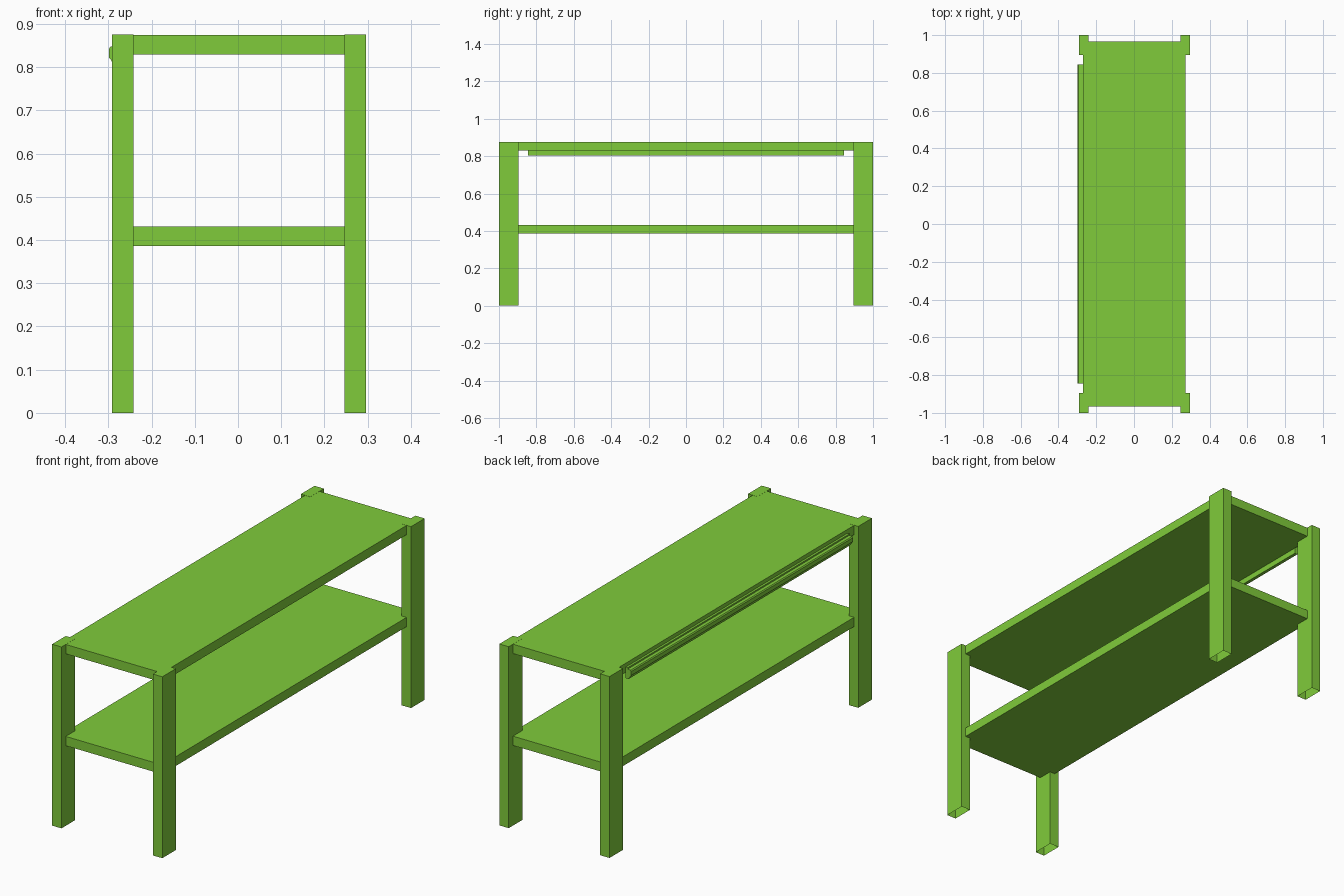
import bpy, bmesh
from mathutils import Vector

cube = bpy.data.objects.get("Cube")
if cube:
    bpy.data.objects.remove(cube, do_unlink=True)

green = bpy.data.materials.new("leaf_green")
green.use_nodes = True
color = (0.215, 0.6, 0.043, 1)
green.diffuse_color = color
green.node_tree.nodes["Principled BSDF"].inputs["Base Color"].default_value = color


def finish(name, bm):
    mesh = bpy.data.meshes.new(name)
    bm.to_mesh(mesh)
    bm.free()
    mesh.materials.append(green)
    obj = bpy.data.objects.new(name, mesh)
    bpy.context.collection.objects.link(obj)


def box(name, low, high, open_bottom=False):
    low, high = Vector(low), Vector(high)
    bm = bmesh.new()
    bmesh.ops.create_cube(bm, size=1)
    for v in bm.verts:
        v.co = (low + high) / 2 + v.co * (high - low)
    if open_bottom:
        bottom = [f for f in bm.faces if f.normal.z < -0.9]
        bmesh.ops.delete(bm, geom=bottom, context='FACES_ONLY')
    finish(name, bm)


# Four hollow legs, open underneath
for end, y in (("front", -0.948), ("back", 0.948)):
    for side, x in (("right", -0.267), ("left", 0.271)):
        box(f"{end}_{side}_leg", (x - 0.025, y - 0.052, 0),
            (x + 0.025, y + 0.052, 0.875), open_bottom=True)

# Two boards
for name, top in (("top_board", 0.8745), ("lower_shelf", 0.431)):
    box(name, (-0.27, -0.967, top - 0.045), (0.272, 0.967, top))

# Rail along the right edge of the top board
profile = [(-0.269, 0.802), (-0.285, 0.802), (-0.295, 0.818), (-0.299, 0.823),
           (-0.299, 0.842), (-0.295, 0.847), (-0.281, 0.849), (-0.281, 0.856),
           (-0.269, 0.856)]
bm = bmesh.new()
face = bm.faces.new([bm.verts.new((x, -0.845, z)) for x, z in profile])
result = bmesh.ops.extrude_face_region(bm, geom=[face])
moved = [g for g in result["geom"] if isinstance(g, bmesh.types.BMVert)]
bmesh.ops.translate(bm, verts=moved, vec=(0, 1.69, 0))
bmesh.ops.recalc_face_normals(bm, faces=bm.faces)
finish("edge_rail", bm)
